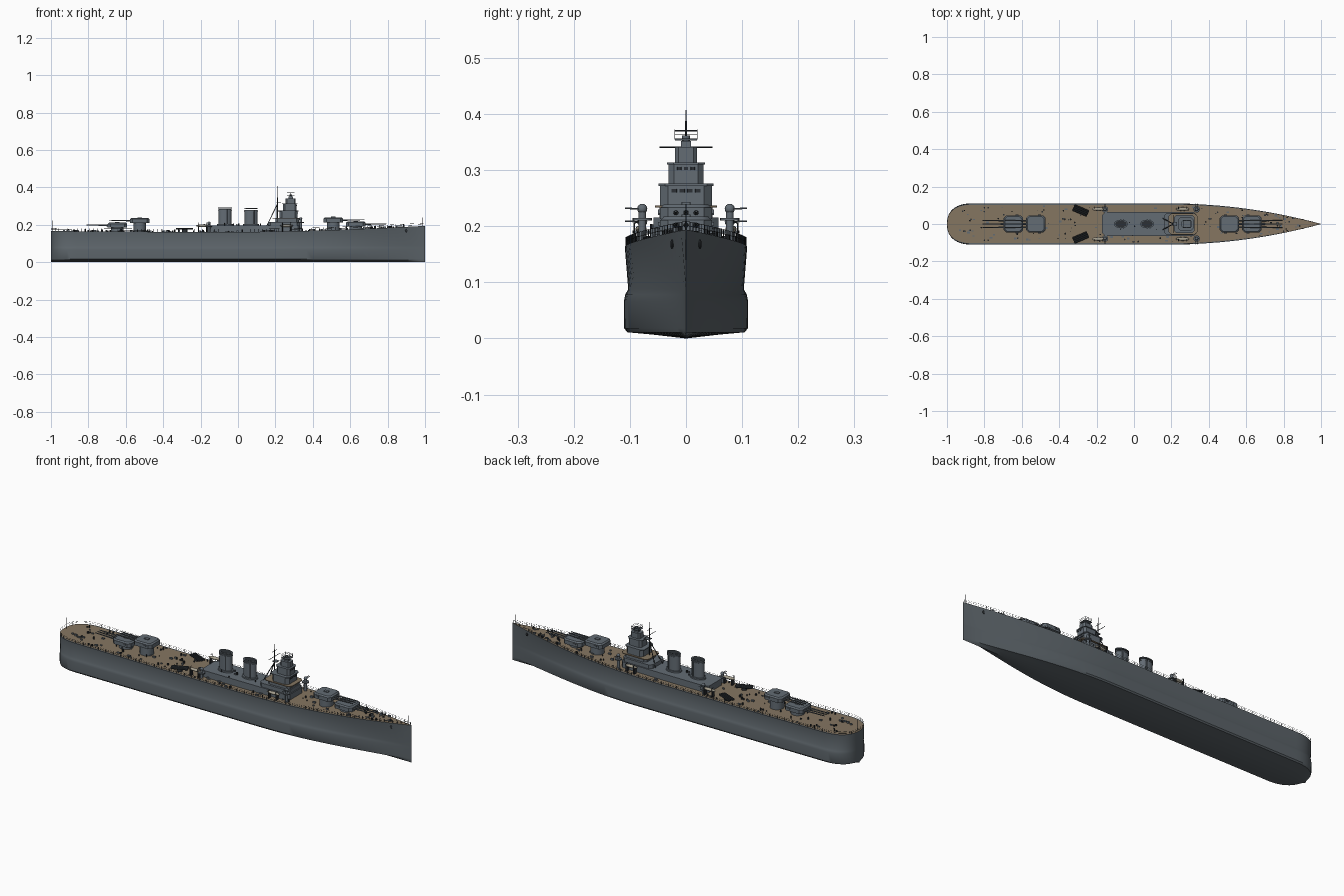
import bpy, bmesh, math, random
from mathutils import Vector, Matrix

random.seed(4)
if "Cube" in bpy.data.objects:
    bpy.data.objects.remove(bpy.data.objects["Cube"])


def material(name, rgb):
    m = bpy.data.materials.new(name)
    m.use_nodes = True
    m.diffuse_color = (*rgb, 1)
    m.node_tree.nodes["Principled BSDF"].inputs["Base Color"].default_value = (*rgb, 1)
    return m


HULL = material("hull grey", (0.105, 0.125, 0.14))
STEEL = material("steel grey", (0.125, 0.15, 0.175))
DECK = material("wood deck", (0.235, 0.18, 0.12))
DARK = material("dark fittings", (0.025, 0.03, 0.035))
CANVAS = material("boat canvas", (0.36, 0.33, 0.26))


def finish(bm, name, *mats):
    bmesh.ops.recalc_face_normals(bm, faces=bm.faces)
    mesh = bpy.data.meshes.new(name)
    bm.to_mesh(mesh)
    bm.free()
    ob = bpy.data.objects.new(name, mesh)
    bpy.context.collection.objects.link(ob)
    for m in mats:
        mesh.materials.append(m)
    bpy.ops.object.select_all(action="DESELECT")
    ob.select_set(True)
    bpy.context.view_layer.objects.active = ob
    bpy.ops.object.shade_smooth_by_angle(angle=math.radians(35))
    return ob


def prism(bm, x0, x1, hw, z0, z1, y=0, cut=0.0, top=1.0):
    """Upright block with chamfered corners and an optional tapered top."""
    cx, hx = (x0 + x1) / 2, (x1 - x0) / 2
    c = max(cut, 0.0005)
    pts = []
    for sx, sy in ((1, 1), (-1, 1), (-1, -1), (1, -1)):
        a, b = (sx * hx, sy * (hw - c)), (sx * (hx - c), sy * hw)
        pts += [a, b] if sx * sy > 0 else [b, a]
    rings = [[bm.verts.new((cx + px * s, y + py * s, z)) for px, py in pts]
             for z, s in ((z0, 1), (z1, top))]
    n = len(pts)
    bm.faces.new(rings[0])
    bm.faces.new(rings[1])
    for i in range(n):
        bm.faces.new((rings[0][i], rings[0][(i + 1) % n], rings[1][(i + 1) % n], rings[1][i]))


def tube(bm, p, q, r, r2=None, n=8, squash=1.0):
    p, q = Vector(p), Vector(q)
    d = q - p
    m = (Matrix.Translation((p + q) / 2) @ Matrix.Diagonal((1, squash, 1, 1))
         @ d.to_track_quat("Z", "Y").to_matrix().to_4x4())
    bmesh.ops.create_cone(bm, cap_ends=True, segments=n, radius1=r,
                          radius2=r if r2 is None else r2, depth=d.length, matrix=m)


def ball(bm, c, r, scale=(1, 1, 1)):
    m = Matrix.Translation(c) @ Matrix.Diagonal((*scale, 1))
    bmesh.ops.create_uvsphere(bm, u_segments=14, v_segments=8, radius=r, matrix=m)


# Hull lines
def beam(x):
    if x > 0.2:
        return max(0.109 * (1 - ((x - 0.2) / 0.8) ** 2), 0.0008)
    t = min((x + 1) / 0.14, 1)
    return max(0.109 * (1 - (1 - t) ** 2.4) ** (1 / 2.4), 0.0008)


def sheer(x):
    return 0.162 + 0.032 * max(0, (x - 0.05) / 0.95) ** 1.6 + 0.004 * max(0, (-x - 0.4) / 0.6)


def hull():
    bm = bmesh.new()
    stations = [-1 + 0.14 * (1 - math.cos(i / 12 * math.pi / 2)) for i in range(13)]
    stations += [-0.86 + 1.06 * i / 10 for i in range(1, 11)]
    stations += [0.2 + 0.8 * i / 24 for i in range(1, 25)]
    profile = [(0, 0), (0.55, 0.007), (0.96, 0.011), (1.01, 0.018), (1.015, 0.066),
               (0.995, 0.078), (0.945, 0.088), (1, 1), (0.94, 1)]
    rows = []
    for x in stations:
        w, row = beam(x), []
        fine = (w / 0.109) ** 0.4 if x > 0.2 else 1
        for f, z in profile:
            row.append((f * w * (1 if z == 1 else fine), sheer(x) if z == 1 else z))
        ring = row + [(-y, z) for y, z in reversed(row[1:])]
        rows.append([bm.verts.new((x, y, z)) for y, z in ring])
    n, top = len(rows[0]), len(profile) - 1
    for a, b in zip(rows, rows[1:]):
        for j in range(n):
            f = bm.faces.new((a[j], a[(j + 1) % n], b[(j + 1) % n], b[j]))
            f.material_index = 1 if j == top else 0
    bm.faces.new(rows[0])
    bm.faces.new(rows[-1])
    finish(bm, "hull", HULL, DECK)


hull()

# Deck edge railing
bm = bmesh.new()
xs = [-1 + 0.14 * (1 - math.cos(i / 8 * math.pi / 2)) for i in range(8)]
xs += [-0.86 + 1.855 * i / 86 for i in range(87)]
for s in (1, -1):
    line = [Vector((x, s * beam(x) * 0.985, sheer(x))) for x in xs]
    for i, p in enumerate(line):
        tube(bm, p, p + Vector((0, 0, 0.015)), 0.0007, n=4)
        if i:
            for h in (0.0075, 0.015):
                up = Vector((0, 0, h))
                tube(bm, line[i - 1] + up, p + up, 0.0005, n=4)
tube(bm, (0.985, 0, sheer(1)), (0.985, 0, 0.24), 0.0012)
tube(bm, (-0.99, 0, sheer(-1)), (-0.99, 0, 0.222), 0.0012)
finish(bm, "deck_railing", DARK)


# Main gun turrets: position, facing, roof height
def turret(name, x, d, z):
    bm = bmesh.new()
    tube(bm, (x, 0, 0.15), (x, 0, z - 0.024), 0.034, n=24)
    prism(bm, x - 0.052, x + 0.052, 0.046, z - 0.026, z - 0.006, cut=0.014)
    prism(bm, x - 0.051, x + 0.051, 0.045, z - 0.006, z, cut=0.014, top=0.88)
    prism(bm, x - d * 0.02 - 0.008, x - d * 0.02 + 0.008, 0.05, z - 0.016, z - 0.009)
    prism(bm, x - 0.012, x + 0.012, 0.008, z, z + 0.004)
    finish(bm, name, STEEL)
    bm = bmesh.new()
    for y in (-0.018, 0, 0.018):
        tube(bm, (x + d * 0.045, y, z - 0.015), (x + d * 0.075, y, z - 0.014), 0.005, 0.0038)
        tube(bm, (x + d * 0.07, y, z - 0.014), (x + d * 0.165, y, z - 0.012), 0.0034, 0.0022)
    finish(bm, name + "_barrels", HULL)


turret("fore_upper_turret", 0.51, 1, 0.239)
turret("fore_lower_turret", 0.63, 1, 0.217)
turret("aft_upper_turret", -0.525, -1, 0.236)
turret("aft_lower_turret", -0.645, -1, 0.211)

# Deckhouse and stepped bridge tower
bm = bmesh.new()
prism(bm, -0.17, 0.335, 0.064, 0.155, 0.196, cut=0.015)
prism(bm, 0.16, 0.33, 0.058, 0.196, 0.216, cut=0.015)
finish(bm, "deckhouse", STEEL)
bm = bmesh.new()
prism(bm, 0.2, 0.325, 0.047, 0.216, 0.236, cut=0.012)
prism(bm, 0.222, 0.318, 0.046, 0.236, 0.274, cut=0.014)
prism(bm, 0.24, 0.314, 0.031, 0.274, 0.314, cut=0.01)
prism(bm, 0.255, 0.308, 0.02, 0.314, 0.341, cut=0.007)
for x0, x1, w, z in ((0.215, 0.323, 0.049, 0.274), (0.235, 0.318, 0.034, 0.312)):
    prism(bm, x0, x1, w, z - 0.002, z + 0.002, cut=0.012)
tube(bm, (0.282, 0, 0.341), (0.282, 0, 0.362), 0.007, n=12)
finish(bm, "bridge_tower", STEEL)
bm = bmesh.new()
prism(bm, 0.185, 0.34, 0.055, 0.233, 0.237, cut=0.014)
finish(bm, "bridge_wing_deck", DECK)

# Bridge windows as thin plates
bm = bmesh.new()
for y in (-0.021, -0.007, 0.007, 0.021):
    prism(bm, 0.317, 0.3195, 0.005, 0.26, 0.266, y=y)
for y in (-0.012, 0, 0.012):
    prism(bm, 0.313, 0.3155, 0.004, 0.3, 0.306, y=y)
finish(bm, "bridge_windows", DARK)

# Lookout cage, tripod mast, yards and aerials
bm = bmesh.new()
for z in (0.356, 0.364, 0.371):
    for s in (1, -1):
        tube(bm, (0.262, s * 0.02, z), (0.302, s * 0.02, z), 0.0008, n=4)
        tube(bm, (0.282 + s * 0.02, -0.02, z), (0.282 + s * 0.02, 0.02, z), 0.0008, n=4)
for x in (0.262, 0.282, 0.302):
    for y in (-0.02, 0.02):
        tube(bm, (x, y, 0.355), (x, y, 0.372), 0.0008, n=4)
tube(bm, (0.21, 0, 0.2), (0.21, 0, 0.35), 0.0035, 0.0025)
tube(bm, (0.21, 0, 0.35), (0.21, 0, 0.407), 0.002, 0.001)
for s in (1, -1):
    tube(bm, (0.155, s * 0.03, 0.196), (0.21, 0, 0.31), 0.0022)
tube(bm, (0.21, -0.047, 0.341), (0.21, 0.047, 0.341), 0.0012)
tube(bm, (0.21, -0.02, 0.37), (0.21, 0.02, 0.37), 0.001)
finish(bm, "mast_and_lookout", DARK)
bm = bmesh.new()
prism(bm, 0.262, 0.302, 0.02, 0.353, 0.356)
prism(bm, 0.27, 0.294, 0.009, 0.341, 0.352)
prism(bm, 0.205, 0.23, 0.012, 0.318, 0.321)
finish(bm, "lookout_floor", STEEL)

# Funnels with raised caps and dark mouths
for name, x, z in (("aft_funnel", -0.07, 0.292), ("fore_funnel", 0.07, 0.288)):
    bm = bmesh.new()
    tube(bm, (x, 0, 0.19), (x, 0, z - 0.008), 0.034, n=32, squash=0.62)
    for h in (0.012, 0.0):
        tube(bm, (x, 0, z - h - 0.004), (x, 0, z - h), 0.037, n=32, squash=0.62)
    tube(bm, (x, 0, 0.196), (x, 0, 0.203), 0.042, n=32, squash=0.7)
    for s in (1, -1):
        tube(bm, (x + 0.015, s * 0.023, 0.2), (x + 0.015, s * 0.023, z - 0.01), 0.0025)
    finish(bm, name, STEEL)
    bm = bmesh.new()
    tube(bm, (x, 0, z - 0.003), (x, 0, z + 0.001), 0.031, n=32, squash=0.58)
    finish(bm, name + "_mouth", DARK)

# Secondary mounts, boats and torpedo tubes on both sides
for side, s in (("left", 1), ("right", -1)):
    for place, x in (("fore", 0.335), ("aft", -0.155)):
        z = 0.231 if place == "fore" else 0.208
        bm = bmesh.new()
        tube(bm, (x, s * 0.078, 0.155), (x, s * 0.078, z), 0.007, n=12)
        tube(bm, (x, s * 0.078, z - 0.021), (x, s * 0.078, z - 0.016), 0.017, n=20)
        ball(bm, (x, s * 0.078, z), 0.009)
        for dx in (-0.004, 0.004):
            tube(bm, (x + dx, s * 0.08, z), (x + dx, s * 0.109, z + 0.001), 0.0014)
        finish(bm, f"{side}_{place}_secondary_gun", STEEL)
    for place, x in (("fore", 0.26), ("aft", -0.19)):
        bm = bmesh.new()
        ball(bm, (x, s * 0.08, 0.195), 0.01, (3.6, 1, 0.7))
        finish(bm, f"{side}_{place}_boat", CANVAS)
        bm = bmesh.new()
        for dx in (-0.022, 0.022):
            tube(bm, (x + dx, s * 0.092, 0.16), (x + dx, s * 0.092, 0.206), 0.0015)
            tube(bm, (x + dx, s * 0.092, 0.206), (x + dx, s * 0.08, 0.21), 0.0015)
            prism(bm, x + dx - 0.003, x + dx + 0.003, 0.008, 0.16, 0.19, y=s * 0.08)
        finish(bm, f"{side}_{place}_boat_davits", DARK)
    bm = bmesh.new()
    turn = Vector((math.cos(0.4), -s * math.sin(0.4), 0))
    c, across = Vector((-0.285, s * 0.072, 0.178)), Vector((-turn.y, turn.x, 0))
    tube(bm, (c.x, c.y, 0.155), c, 0.014, n=16)
    for k in (-1.5, -0.5, 0.5, 1.5):
        tube(bm, c + across * k * 0.009 - turn * 0.042, c + across * k * 0.009 + turn * 0.042, 0.0046)
    finish(bm, f"{side}_torpedo_tubes", DARK)
    # Anchor plates against the bow
    bm = bmesh.new()
    ball(bm, (0.9, s * beam(0.9) * 0.98, 0.168), 0.006, (1, 0.5, 1.4))
    finish(bm, f"{side}_anchor", DARK)

# Deck fittings: vents, lockers, hatches and bollards
vents, lockers = bmesh.new(), bmesh.new()
for i in range(150):
    x = random.uniform(-0.94, 0.9)
    y = random.uniform(-0.88, 0.88) * beam(x)
    z, h = sheer(x), random.uniform(0.004, 0.013)
    if -0.2 < x < 0.36 and abs(y) < 0.064:
        z = 0.196
        if x > 0.15:
            continue
    r = random.uniform(0.002, 0.005)
    if i % 2:
        tube(vents, (x, y, z - 0.002), (x, y, z + h), r, n=10)
    else:
        prism(lockers, x - r * 1.6, x + r * 1.6, r, z - 0.002, z + h * 0.7, y=y)
for x in (-0.78, -0.8, 0.8, 0.82):
    for s in (1, -1):
        tube(vents, (x, s * beam(x) * 0.8, 0.16), (x, s * beam(x) * 0.8, sheer(x) + 0.008), 0.004)
finish(vents, "deck_vents", DARK)
finish(lockers, "deck_lockers", STEEL)
